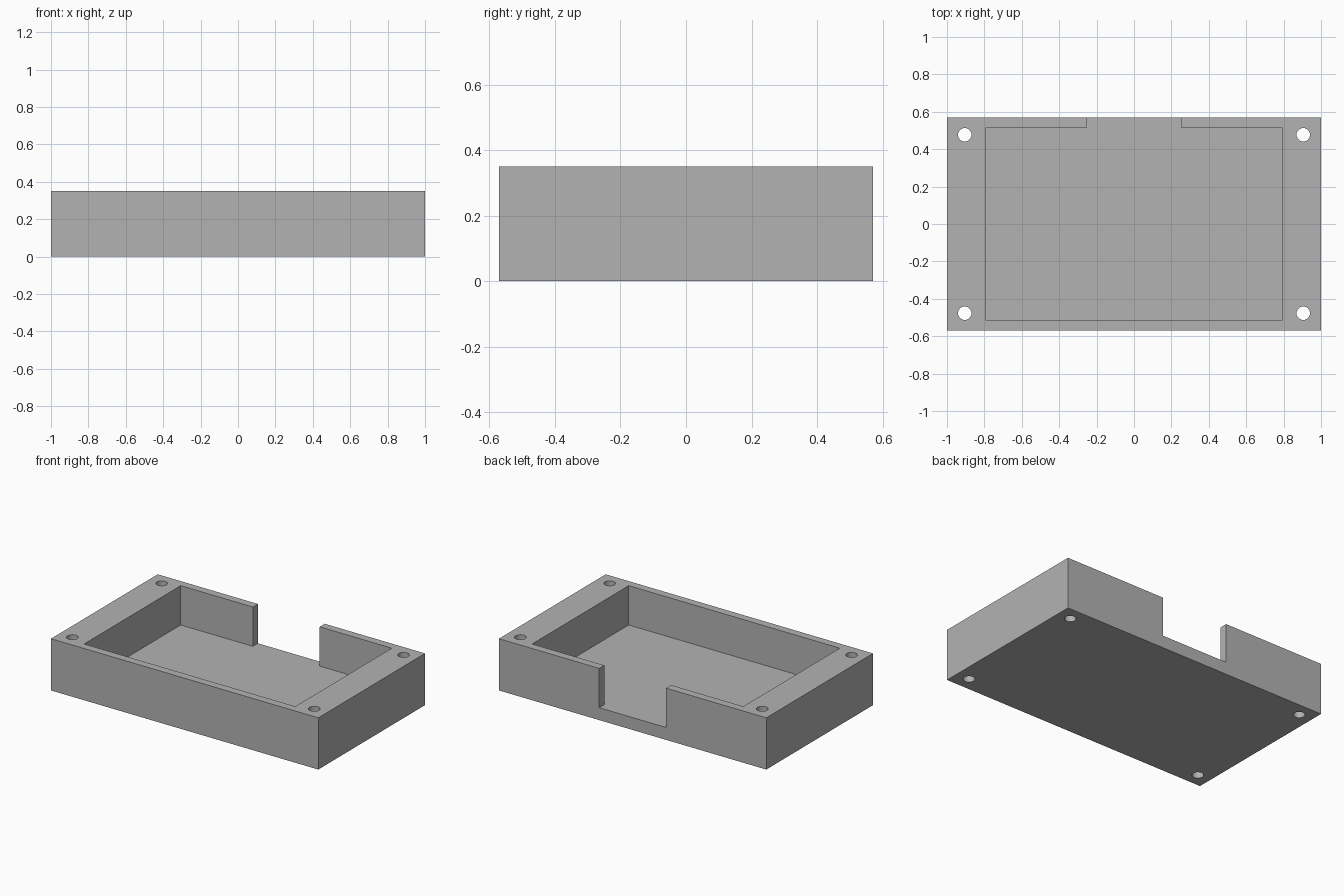
import bpy
import bmesh
import math

cube = bpy.data.objects.get("Cube")
if cube:
    bpy.data.objects.remove(cube, do_unlink=True)

HALF_X, HALF_Y, HEIGHT = 1.0, 0.57, 0.35
POCKET_X, POCKET_Y, FLOOR = 0.79, 0.516, 0.084
NOTCH_X = 0.25
HOLE_X, HOLE_Y, HOLE_R = 0.905, 0.477, 0.036
HOLE_SIDES = 24
MARGIN = 0.1

grey = bpy.data.materials.new("plain_grey")
grey.use_nodes = True
colour = (0.45, 0.45, 0.45, 1)
grey.diffuse_color = colour
grey.node_tree.nodes["Principled BSDF"].inputs["Base Color"].default_value = colour


def prism(name, outline, bottom, top):
    """Extrude a flat outline upwards into a solid."""
    bm = bmesh.new()
    face = bm.faces.new([bm.verts.new((x, y, bottom)) for x, y in outline])
    moved = bmesh.ops.extrude_face_region(bm, geom=[face])["geom"]
    verts = [v for v in moved if isinstance(v, bmesh.types.BMVert)]
    bmesh.ops.translate(bm, verts=verts, vec=(0, 0, top - bottom))
    bmesh.ops.recalc_face_normals(bm, faces=bm.faces)
    mesh = bpy.data.meshes.new(name)
    bm.to_mesh(mesh)
    bm.free()
    mesh.materials.append(grey)
    obj = bpy.data.objects.new(name, mesh)
    bpy.context.collection.objects.link(obj)
    return obj


def cut(target, cutter):
    """Subtract the cutter, apply the result and discard the cutter."""
    cutter.hide_render = True
    mod = target.modifiers.new("cut", "BOOLEAN")
    mod.operation = "DIFFERENCE"
    mod.solver = "EXACT"
    mod.object = cutter
    bpy.context.view_layer.objects.active = target
    bpy.ops.object.modifier_apply(modifier=mod.name)
    bpy.data.objects.remove(cutter, do_unlink=True)


# Solid block
tray = prism("enclosure_tray",
             [(-HALF_X, -HALF_Y), (HALF_X, -HALF_Y), (HALF_X, HALF_Y), (-HALF_X, HALF_Y)],
             0, HEIGHT)

# Pocket with the opening through the back wall
half = [(POCKET_X, -POCKET_Y), (POCKET_X, POCKET_Y),
        (NOTCH_X, POCKET_Y), (NOTCH_X, HALF_Y + MARGIN)]
pocket = half + [(-x, y) for x, y in reversed(half)]
cut(tray, prism("pocket_cutter", pocket, FLOOR, HEIGHT + MARGIN))

# Screw holes through the corners
for sx in (-1, 1):
    for sy in (-1, 1):
        angles = [2 * math.pi * i / HOLE_SIDES for i in range(HOLE_SIDES)]
        ring = [(sx * HOLE_X + HOLE_R * math.cos(a), sy * HOLE_Y + HOLE_R * math.sin(a))
                for a in angles]
        cut(tray, prism("hole_cutter", ring, -MARGIN, HEIGHT + MARGIN))
